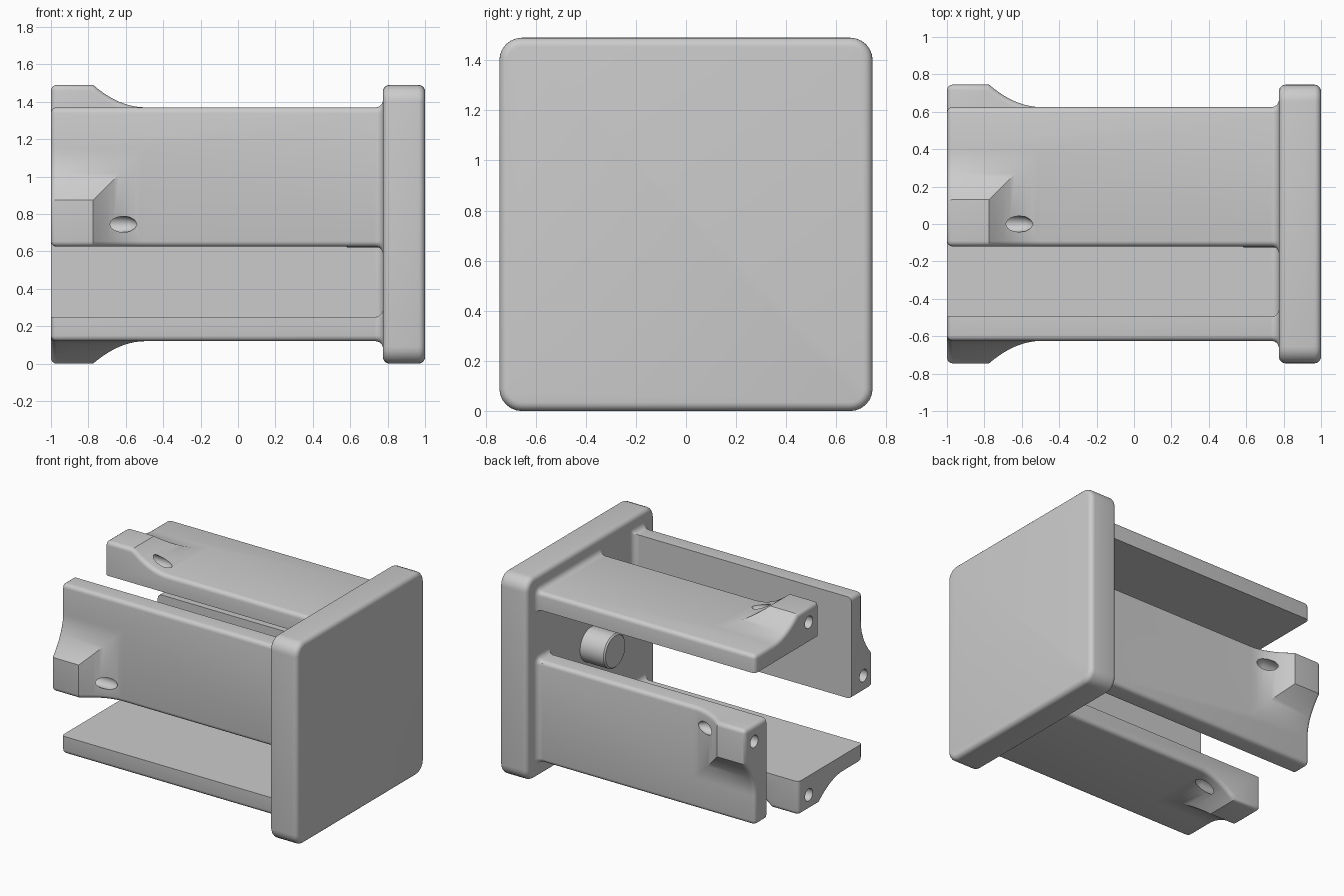
import bpy, bmesh
from math import sin, cos, pi

if "Cube" in bpy.data.objects:
    bpy.data.objects.remove(bpy.data.objects["Cube"])

MID = 0.745          # half width of the plate, and height of the axis
LOW, HIGH = -0.12, 0.625      # arm extent across
INNER, OUTER = 0.495, 0.625   # arm thickness range
PLATE_IN = 0.775     # inner face of the plate
ROUND = 0.03

grey = bpy.data.materials.new("light grey")
grey.use_nodes = True
grey.diffuse_color = (0.6, 0.6, 0.6, 1)
grey.node_tree.nodes["Principled BSDF"].inputs["Base Color"].default_value = (0.6, 0.6, 0.6, 1)


def add_object(name, bm, smooth=True):
    bmesh.ops.recalc_face_normals(bm, faces=bm.faces)
    mesh = bpy.data.meshes.new(name)
    bm.to_mesh(mesh)
    bm.free()
    mesh.materials.append(grey)
    ob = bpy.data.objects.new(name, mesh)
    bpy.context.collection.objects.link(ob)
    ob.location.z = MID
    if smooth:
        smooth_by_angle(ob)
    return ob


def smooth_by_angle(ob):
    bpy.ops.object.select_all(action="DESELECT")
    ob.select_set(True)
    bpy.context.view_layer.objects.active = ob
    bpy.ops.object.shade_smooth_by_angle(angle=pi / 6)


def loft(rings):
    """Skin a stack of equal-length point rings and cap both ends."""
    bm = bmesh.new()
    rows = [[bm.verts.new(p) for p in ring] for ring in rings]
    n = len(rows[0])
    for a, b in zip(rows, rows[1:]):
        for i in range(n):
            bm.faces.new((a[i], a[(i + 1) % n], b[(i + 1) % n], b[i]))
    bm.faces.new(rows[0])
    bm.faces.new(rows[-1])
    return bm


def round_rect(x, y0, y1, z0, z1, r_low, r_high, steps=6):
    """Rectangle across x, with rounded lower and upper corners."""
    points = []
    corners = [(y1, z1, r_high, -1, -1), (y0, z1, r_high, 1, -1),
               (y0, z0, r_low, 1, 1), (y1, z0, r_low, -1, 1)]
    for k, (y, z, r, sy, sz) in enumerate(corners):
        for i in range(steps + 1):
            a = (k + i / steps) * pi / 2
            points.append((x, y + sy * r + r * cos(a), z + sz * r + r * sin(a)))
    return points


def circle(x, r, y=0, z=0, n=40):
    return [(x, y + r * cos(2 * pi * i / n), z + r * sin(2 * pi * i / n)) for i in range(n)]


# End plate with rounded corners and edges
rings = []
for end, side in ((PLATE_IN, 1), (1.0, -1)):
    part = []
    for i in range(6):
        a = i / 5 * pi / 2
        inset = 0.035 * (1 - sin(a))
        h = MID - inset
        part.append(round_rect(end + side * 0.035 * (1 - cos(a)), -h, h, -h, h,
                               0.09 - inset, 0.09 - inset))
    rings += part if side == 1 else part[::-1]
add_object("end_plate", loft(rings))

# Centre pin on the inner face of the plate
add_object("centre_pin", loft([circle(0.8, 0.125), circle(0.585, 0.125), circle(0.575, 0.115)]))


# Arm: flat bar with a raised lug that sweeps down in two directions
def make_arm():
    bm = bmesh.new()
    reach, steps = 0.28, 10
    end, root = -1.0, 0.8
    rows = []
    for i in range(steps + 1):
        d = reach * i / steps
        z = OUTER + 0.12 * (1 - i / steps) ** 2
        x, y = -0.775 + d, 0.13 + d
        rows.append([bm.verts.new(p) for p in
                     ((end, LOW, z), (x, LOW, z), (x, y, z), (end, y, z))])
    # only the swept corners of each step are needed
    for row in rows[1:]:
        bm.verts.remove(row[0])
    bm.faces.new(rows[0])
    for a, b in zip(rows, rows[1:]):
        bm.faces.new((a[1], b[1], b[2], a[2]))
        bm.faces.new((a[2], b[2], b[3], a[3]))
    top = [bm.verts.new((x, y, OUTER)) for x, y in ((root, LOW), (root, HIGH), (end, HIGH))]
    bot = [bm.verts.new((x, y, INNER)) for x, y in
           ((root, LOW), (root, HIGH), (end, HIGH), (end, LOW))]
    last = rows[-1]
    bm.faces.new((last[1], *top, last[3], last[2]))
    bm.faces.new(bot)
    bm.faces.new((bot[0], bot[1], top[1], top[0]))
    bm.faces.new((bot[1], bot[2], top[2], top[1]))
    bm.faces.new([bot[3], bot[0], top[0]] + [r[1] for r in rows[::-1]] + [rows[0][0]])
    bm.faces.new([bot[3], bot[2], top[2]] + [r[3] for r in rows[::-1]] + [rows[0][0]])
    bmesh.ops.recalc_face_normals(bm, faces=bm.faces)

    # soften the outer rim and the upright corners at the free end
    def on_rim(e):
        p, q = (v.co for v in e.verts)
        if max(p.x, q.x) > root - 0.01 and abs(p.x - q.x) < 0.01:
            return False
        if min(p.z, q.z) < INNER + 0.01:
            return abs(p.z - q.z) > 0.01
        return any(abs(p[k] - s) < 1e-4 and abs(q[k] - s) < 1e-4
                   for k, s in ((0, end), (1, LOW), (1, HIGH)))

    bmesh.ops.bevel(bm, geom=[e for e in bm.edges if on_rim(e)], offset=ROUND,
                    segments=4, profile=0.5, affect="EDGES", clamp_overlap=True)
    return add_object("top_arm", bm, smooth=False)


arm = make_arm()

# Screw hole along the lug, tapering out where it breaks the sweep
hole = [circle(-1.1, 0.045, 0, 0.635, 24), circle(-0.62, 0.045, 0, 0.635, 24)]
hole += [circle(-0.62 + 0.08 * sin(t), 0.045 * cos(t), 0, 0.635, 24) for t in (0.5, 1.0, 1.4)]
cutter = add_object("hole_cutter", loft(hole), smooth=False)
cutter.hide_render = True
cut = arm.modifiers.new("screw_hole", "BOOLEAN")
cut.operation, cut.object, cut.solver = "DIFFERENCE", cutter, "EXACT"
bpy.context.view_layer.objects.active = arm
bpy.ops.object.modifier_apply(modifier=cut.name)
bpy.data.objects.remove(cutter)
smooth_by_angle(arm)

# Flared fillet where an arm meets the plate
rings = []
for i in range(7):
    a = i / 6 * pi / 2
    out = 0.04 * (1 - cos(a))
    rings.append(round_rect(PLATE_IN - 0.04 * (1 - sin(a)), LOW - out, HIGH + out,
                            INNER - out, OUTER + out, out + 0.001, out + ROUND))
rings.append([(PLATE_IN + 0.02, y, z) for _, y, z in rings[-1]])
fillet = add_object("top_arm_fillet", loft(rings))

# Pinwheel of four arms about the long axis
for k, side in enumerate(("front", "bottom", "back"), 1):
    for source, suffix in ((arm, "arm"), (fillet, "arm_fillet")):
        copy = source.copy()
        copy.name = f"{side}_{suffix}"
        copy.rotation_euler.x = k * pi / 2
        bpy.context.collection.objects.link(copy)
